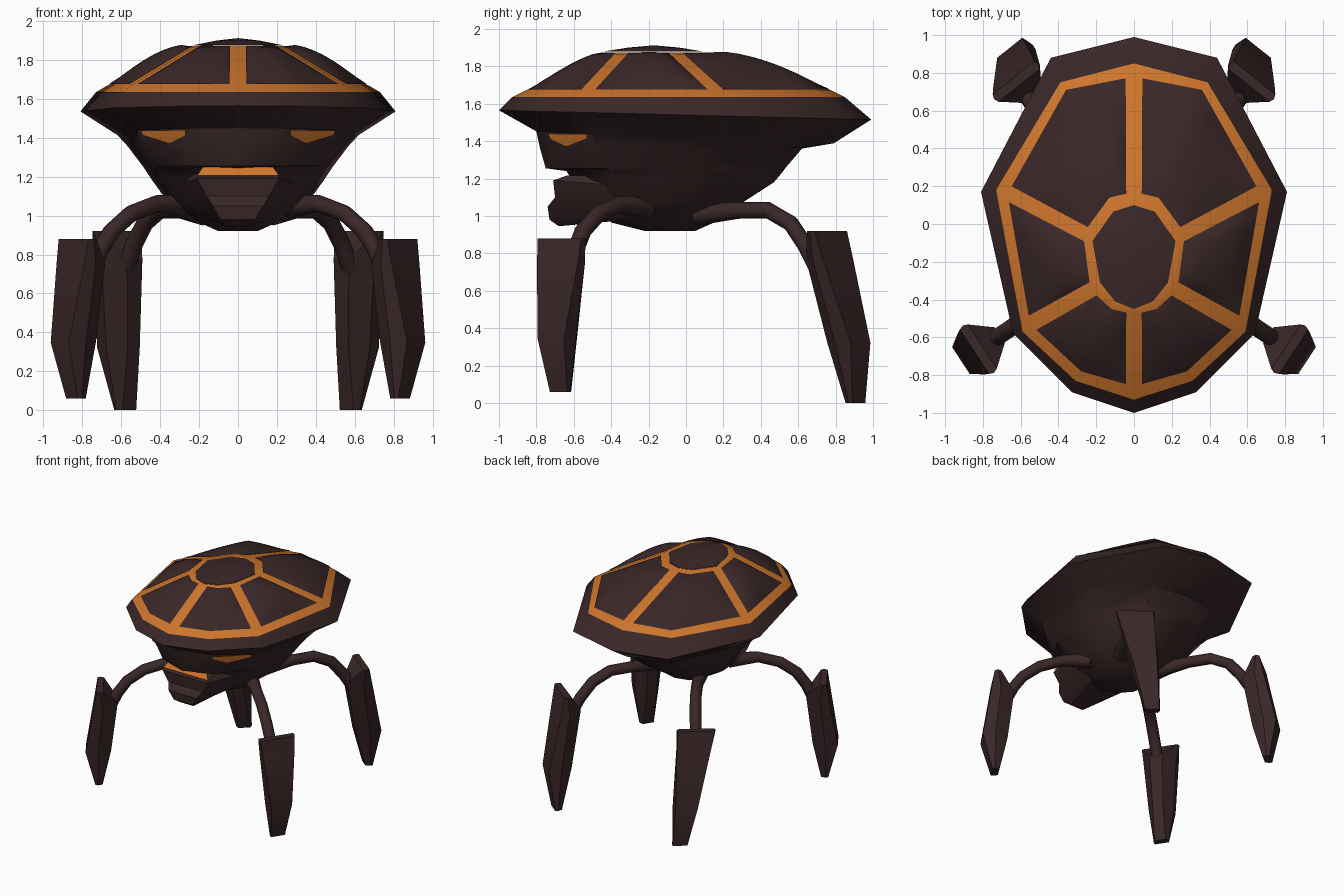
import bpy, bmesh, math
from mathutils import Vector

if "Cube" in bpy.data.objects:
    bpy.data.objects.remove(bpy.data.objects["Cube"])


def material(name, rgb):
    m = bpy.data.materials.new(name)
    m.diffuse_color = (*rgb, 1)
    m.use_nodes = True
    m.node_tree.nodes["Principled BSDF"].inputs["Base Color"].default_value = m.diffuse_color
    return m


DARK = material("dark brown", (0.042, 0.02, 0.021))
ORANGE = material("orange", (0.62, 0.18, 0.025))


def finish(name, bm, mats, angle=35, fix=True):
    if fix:
        bmesh.ops.recalc_face_normals(bm, faces=bm.faces)
    me = bpy.data.meshes.new(name)
    bm.to_mesh(me)
    bm.free()
    ob = bpy.data.objects.new(name, me)
    bpy.context.collection.objects.link(ob)
    for m in mats:
        me.materials.append(m)
    bpy.ops.object.select_all(action='DESELECT')
    ob.select_set(True)
    bpy.context.view_layer.objects.active = ob
    bpy.ops.object.shade_smooth_by_angle(angle=math.radians(angle))
    return ob


def loft(name, rings, mats=(DARK,), rule=None, caps=(True, True), angle=35):
    """Skin closed rings; rule gives the material index of each band."""
    bm = bmesh.new()
    vs = [[bm.verts.new(p) for p in r] for r in rings]
    n = len(rings[0])
    for k in range(len(vs) - 1):
        for i in range(n):
            j = (i + 1) % n
            f = bm.faces.new((vs[k][i], vs[k][j], vs[k + 1][j], vs[k + 1][i]))
            f.material_index = rule(k) if rule else 0
    for use, r in zip(caps, (vs[0], vs[-1])):
        if use:
            bm.faces.new(r)
    return finish(name, bm, mats, angle)


def full_ring(half, z, slope=0.0):
    """Mirror six half-outline points (back to front) into a ten-sided ring."""
    pts = half + [(-x, y) for x, y in half[4:0:-1]]
    return [(x, y, z - slope * y) for x, y in pts]


# Outlines of the shell
RIM = [(0, .99), (.44, .88), (.81, .17), (.64, -.58), (.33, -.89), (0, -1)]
BAND_OUT = [(0, .85), (.39, .75), (.73, .18), (.59, -.57), (.31, -.83), (0, -.93)]
BAND_IN = [(0, .78), (.36, .71), (.67, .16), (.55, -.53), (.28, -.78), (0, -.86)]
HUB_OUT = [(0, .17), (.13, .14), (.27, -.05), (.23, -.35), (.12, -.45), (0, -.48)]
HUB_IN = [(0, .1), (.11, .065), (.22, -.09), (.18, -.31), (.1, -.41), (0, -.45)]

# Body: rim, overhang and tapering belly
loft("body", [
    full_ring(BAND_OUT, 1.635),
    full_ring(RIM, 1.54, .025),
    full_ring([(0, .79), (.35, .68), (.62, .15), (.52, -.5), (.27, -.72), (0, -.8)], 1.42, .04),
    full_ring([(0, .62), (.3, .56), (.57, .12), (.49, -.49), (.26, -.7), (0, -.78)], 1.36),
    full_ring([(0, .53), (.26, .47), (.49, .08), (.42, -.42), (.24, -.66), (0, -.75)], 1.255),
    full_ring([(0, .52), (.255, .46), (.48, .08), (.41, -.4), (.21, -.57), (0, -.64)], 1.24),
    full_ring([(0, .47), (.23, .4), (.44, .06), (.36, -.36), (.2, -.53), (0, -.6)], 1.18),
    full_ring([(0, .3), (.2, .28), (.36, .02), (.33, -.3), (.18, -.45), (0, -.5)], 1.07),
    full_ring([(0, .15), (.12, .12), (.2, -.05), (.2, -.25), (.1, -.35), (0, -.4)], .965),
    full_ring([(0, .05), (.06, .03), (.1, -.05), (.1, -.15), (.06, -.2), (0, -.22)], .92),
], caps=(False, True))

# Orange frame: border band, ribs and hub ring
loft("shell_frame", [
    full_ring(BAND_OUT, 1.635), full_ring(BAND_IN, 1.67),
    full_ring(HUB_OUT, 1.865), full_ring(HUB_IN, 1.875),
], mats=(ORANGE,), caps=(False, False))

# Dark cap in the hub
loft("shell_cap", [
    full_ring(HUB_IN, 1.878),
    full_ring([(x * .5, (y + .17) * .5 - .17) for x, y in HUB_IN], 1.9),
    full_ring([(x * .02, (y + .17) * .02 - .17) for x, y in HUB_IN], 1.912),
], caps=(False, True))


def along(pts, u, inset):
    """Point at u on a polyline whose two ends are pulled in by inset."""
    p = [Vector(q) for q in pts]
    a = p[0] + (p[1] - p[0]).normalized() * inset
    b = p[-1] + (p[-2] - p[-1]).normalized() * inset
    p[0], p[-1] = a, b
    s = u * (len(p) - 1)
    k = min(int(s), len(p) - 2)
    return p[k].lerp(p[k + 1], s - k)


def panel(name, ids, side, bulge):
    """Bulging shell plate between two ribs."""
    bm = bmesh.new()
    nu, nv = 10, 8
    grid = []
    for j in range(nv + 1):
        v = j / nv
        row = []
        for i in range(nu + 1):
            u = i / nu
            lo = along([BAND_IN[k] for k in ids], u, .045)
            hi = along([HUB_OUT[k] for k in ids], u, .042)
            p = lo.lerp(hi, v)
            swell = max(0, math.sin(math.pi * u) * math.sin(math.pi * v)) ** .6
            z = 1.67 + .195 * v + .006 + bulge * swell
            row.append(bm.verts.new((side * p.x, p.y, z)))
        grid.append(row)
    for j in range(nv):
        for i in range(nu):
            q = [grid[j][i], grid[j][i + 1], grid[j + 1][i + 1], grid[j + 1][i]]
            f = bm.faces.new(q)
            f.normal_update()
            if f.normal.z < 0:
                f.normal_flip()
    finish(name, bm, (DARK,), 60, fix=False)


for side, tag in ((1, "right"), (-1, "left")):
    panel("back_panel_" + tag, (0, 1, 2), side, .055)
    panel("side_panel_" + tag, (2, 3), side, .055)
    panel("front_panel_" + tag, (3, 4, 5), side, .035)

# Jaw: (front half width, front y, back half width, back y, z, back z)
JAW = [(.2, -.64, .26, -.36, 1.215, 1.215), (.21, -.71, .3, -.34, 1.19, 1.16),
       (.16, -.7, .28, -.32, 1.1, 1.09), (.13, -.74, .24, -.3, 1.05, 1.05),
       (.09, -.73, .2, -.3, .98, 1.01), (.06, -.68, .14, -.3, .945, .98)]
loft("jaw", [[(w, y, z), (wb, yb, zb), (-wb, yb, zb), (-w, y, z)]
             for w, y, wb, yb, z, zb in JAW])


def plate(name, pts):
    """Thin orange plate facing the front."""
    bm = bmesh.new()
    f = bm.faces.new([bm.verts.new(p) for p in pts])
    f.normal_update()
    if f.normal.y > 0:
        f.normal_flip()
    finish(name, bm, (ORANGE,), fix=False)


# Mouth and eyes
plate("mouth", [(-.21, -.7, 1.207), (.21, -.7, 1.207), (.18, -.672, 1.25), (-.18, -.672, 1.25)])
EYE = [(.27, 1.44), (.5, 1.437), (.49, 1.413), (.35, 1.37), (.27, 1.41)]
for side, tag in ((1, "right"), (-1, "left")):
    plate("eye_" + tag, [(side * x, -.98 + .9 * x + (1.44 - z) * .35, z) for x, z in EYE])

# Lower leg sections: height fraction, then (radial, half width) outer, mid, inner
SHIN = [(1.0, (.03, .14), (.005, .15), (-.02, .14)),
        (.84, (.05, .13), (-.02, .13), (-.13, .05)),
        (.35, (.115, .085), (.02, .1), (-.08, .04)),
        (.0, (.04, .055), (.02, .06), (-.015, .045))]


def shin(name, centre, d, z0, z1, lean, side):
    d = Vector(d).normalized()
    e = Vector((-d.y, d.x))
    rings = []
    for h, o, m, n in SHIN:
        c = Vector(centre) + Vector(lean) * (1 - h)
        rt = [(o[0], -o[1]), (o[0], o[1]), (m[0], m[1]),
              (n[0], n[1]), (n[0], -n[1]), (m[0], -m[1])]
        ring = [c + d * r + e * t for r, t in rt]
        rings.append([(side * p.x, p.y, z0 + h * (z1 - z0)) for p in ring])
    loft(name, rings, angle=30)


def thigh(name, path, side):
    """Round tube swept along the leg arc."""
    cu = bpy.data.curves.new(name, 'CURVE')
    cu.dimensions = '3D'
    cu.bevel_depth = .045
    cu.bevel_resolution = 2
    cu.use_fill_caps = True
    sp = cu.splines.new('POLY')
    sp.points.add(len(path) - 1)
    for k, (pt, (x, y, z)) in enumerate(zip(sp.points, path)):
        pt.co = (side * x, y, z, 1)
        pt.radius = 1.35 if k == 0 else 1.0
    ob = bpy.data.objects.new(name, cu)
    bpy.context.collection.objects.link(ob)
    cu.materials.append(DARK)
    bpy.ops.object.select_all(action='DESELECT')
    ob.select_set(True)
    bpy.context.view_layer.objects.active = ob
    bpy.ops.object.convert(target='MESH')
    bpy.ops.object.shade_smooth_by_angle(angle=math.radians(50))


FRONT_ARC = [(.26, -.2, 1.05), (.42, -.36, 1.06), (.55, -.47, 1.01),
             (.65, -.55, .92), (.71, -.59, .82), (.76, -.62, .7)]
BACK_ARC = [(.18, .06, 1.01), (.3, .28, 1.03), (.4, .44, 1.03),
            (.48, .56, .96), (.54, .64, .84), (.58, .7, .72)]
for side, tag in ((1, "right"), (-1, "left")):
    thigh("front_thigh_" + tag, FRONT_ARC, side)
    thigh("back_thigh_" + tag, BACK_ARC, side)
    shin("front_shin_" + tag, (.82, -.66), (.84, -.55), .06, .88, (0, 0), side)
    shin("back_shin_" + tag, (.62, .75), (.62, .78), 0, .92, (-.052, .143), side)
